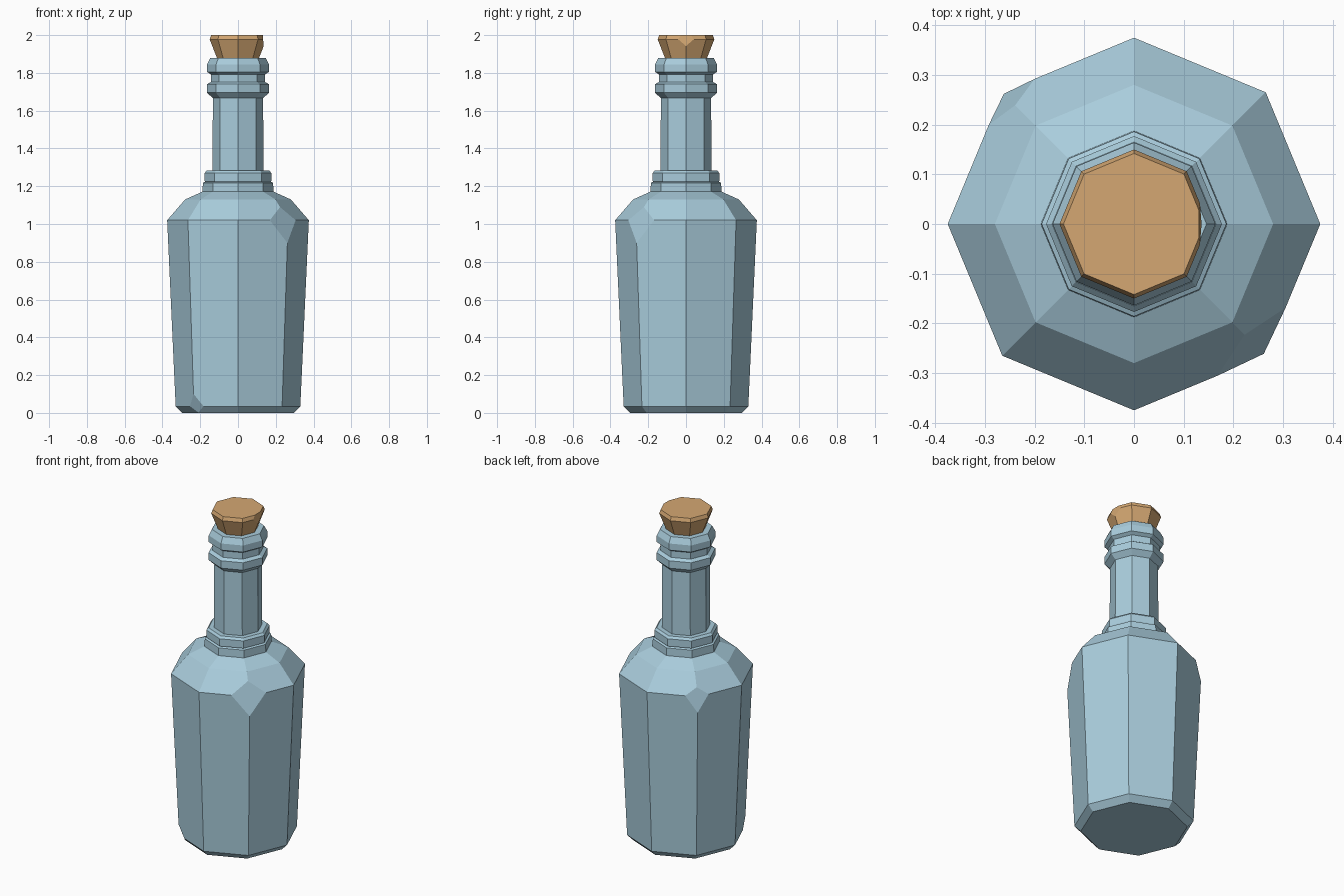
import bpy, bmesh, math
from mathutils import Vector

if "Cube" in bpy.data.objects:
    bpy.data.objects.remove(bpy.data.objects["Cube"])

SIDES = 8


def material(name, rgb):
    m = bpy.data.materials.new(name)
    m.diffuse_color = (*rgb, 1)
    m.use_nodes = True
    m.node_tree.nodes["Principled BSDF"].inputs["Base Color"].default_value = m.diffuse_color
    return m


def lathe(bm, profile):
    """Closed eight-sided solid from (radius, height) pairs, bottom to top."""
    rings = []
    for r, z in profile:
        rings.append([bm.verts.new((r * math.cos(i * math.tau / SIDES),
                                    r * math.sin(i * math.tau / SIDES), z))
                      for i in range(SIDES)])
    for a, b in zip(rings, rings[1:]):
        for i in range(SIDES):
            j = (i + 1) % SIDES
            bm.faces.new((a[i], a[j], b[j], b[i]))
    bm.faces.new(rings[0][::-1])
    bm.faces.new(rings[-1])


def chip(bm, angle, p, q):
    """Slice off a corner: plane through (radius, z) points p and q, facing angle."""
    c, s = math.cos(math.radians(angle)), math.sin(math.radians(angle))
    dr, dz = q[0] - p[0], q[1] - p[1]
    normal = Vector((dz * c, dz * s, -dr))
    if dz < 0:
        normal = -normal
    bmesh.ops.bisect_plane(bm, geom=bm.verts[:] + bm.edges[:] + bm.faces[:], dist=1e-5,
                           plane_co=(p[0] * c, p[0] * s, p[1]), plane_no=normal,
                           clear_outer=True)
    bmesh.ops.holes_fill(bm, edges=[e for e in bm.edges if e.is_boundary], sides=0)


def part(name, profile, mat, chips=()):
    bm = bmesh.new()
    lathe(bm, profile)
    for c in chips:
        chip(bm, *c)
    bmesh.ops.recalc_face_normals(bm, faces=bm.faces[:])
    me = bpy.data.meshes.new(name)
    bm.to_mesh(me)
    bm.free()
    me.materials.append(mat)
    ob = bpy.data.objects.new(name, me)
    bpy.context.collection.objects.link(ob)
    return ob


glass = material("pale_blue_glass", (0.40, 0.61, 0.72))
cork = material("tan_cork", (0.66, 0.39, 0.17))

# Body with chipped shoulder and base corners
part("bottle_body",
     [(0.295, 0.0), (0.33, 0.035), (0.375, 1.02), (0.28, 1.13), (0.18, 1.175)], glass,
     [(-45, (0.3695, 0.90), (0.335, 1.02)),
      (135, (0.371, 0.92), (0.348, 1.02)),
      (-135, (0.333, 0.10), (0.309, 0.035))])

# Two-step collar at the foot of the neck
part("lower_collar", [(0.188, 1.16), (0.186, 1.218), (0.165, 1.228)], glass)
part("upper_collar", [(0.165, 1.21), (0.177, 1.228), (0.177, 1.27), (0.165, 1.283)], glass)

# Neck and the two rings below the mouth
part("neck", [(0.136, 1.15), (0.132, 1.84)], glass)
part("neck_ring", [(0.132, 1.665), (0.164, 1.695), (0.164, 1.74), (0.135, 1.757)], glass)
part("ring_spacer", [(0.143, 1.745), (0.143, 1.80)], glass)
part("mouth_ring", [(0.14, 1.79), (0.164, 1.805), (0.164, 1.845), (0.146, 1.88)], glass)

# Flared cork, worn flat on its right edge
part("cork", [(0.10, 1.84), (0.108, 1.87), (0.15, 1.978), (0.142, 2.0)], cork,
     [(0, (0.137, 1.93), (0.131, 2.0))])
